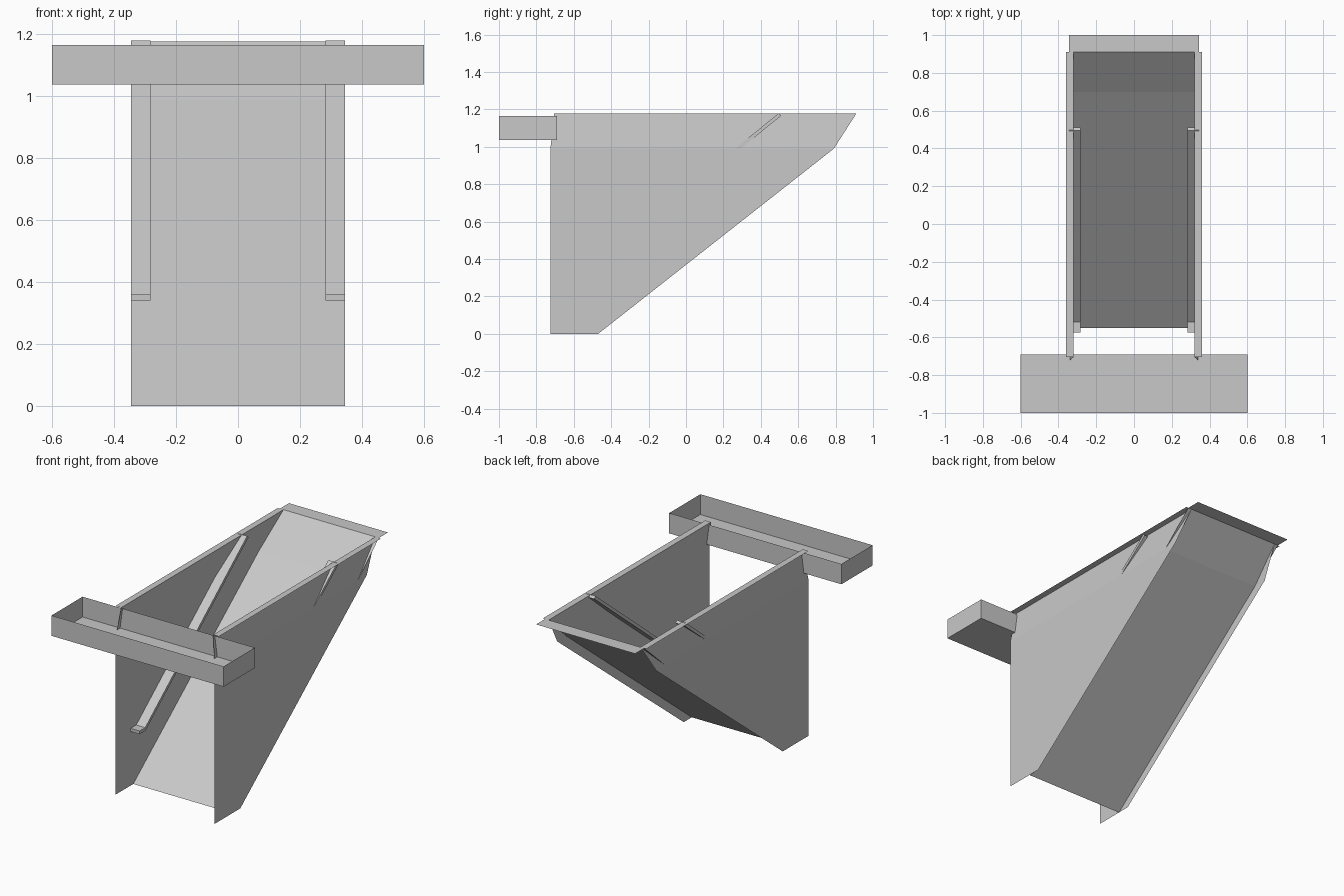
import bpy
import bmesh

cube = bpy.data.objects.get("Cube")
if cube:
    bpy.data.objects.remove(cube)

steel = bpy.data.materials.new("plain grey")
steel.use_nodes = True
GREY = (0.58, 0.58, 0.58, 1)
steel.diffuse_color = GREY
steel.node_tree.nodes["Principled BSDF"].inputs["Base Color"].default_value = GREY

HALF = 0.345    # half width of the chute
NECK = 0.32     # half width at the rim
FOLD = 0.99     # height of the bend in the walls
TOP = 1.177     # rim height


def add_mesh(name, bm):
    mesh = bpy.data.meshes.new(name)
    bm.to_mesh(mesh)
    bm.free()
    mesh.materials.append(steel)
    obj = bpy.data.objects.new(name, mesh)
    bpy.context.collection.objects.link(obj)
    return obj


def sheet(name, polygons, flip=False):
    """Folded sheet metal made of flat polygons that share edges."""
    bm = bmesh.new()
    for poly in polygons:
        bm.faces.new([bm.verts.new(p) for p in poly])
    bmesh.ops.remove_doubles(bm, verts=bm.verts, dist=0.0001)
    if flip:
        bmesh.ops.reverse_faces(bm, faces=bm.faces)
    return add_mesh(name, bm)


def strip(name, path, x0, x1):
    """Sheet swept across x along a (y, z) path."""
    return sheet(name, [[(x0, *a), (x1, *a), (x1, *b), (x0, *b)]
                        for a, b in zip(path, path[1:])])


def prism(name, profile, x0, x1):
    """Solid bar with a (y, z) profile."""
    bm = bmesh.new()
    face = bm.faces.new([bm.verts.new((x0, y, z)) for y, z in profile])
    out = bmesh.ops.extrude_face_region(bm, geom=[face])
    verts = [v for v in out["geom"] if isinstance(v, bmesh.types.BMVert)]
    bmesh.ops.translate(bm, verts=verts, vec=(x1 - x0, 0, 0))
    bmesh.ops.recalc_face_normals(bm, faces=bm.faces)
    return add_mesh(name, bm)


# Sloping floor, bent up to the rear lip
strip("chute_floor", [(-0.55, 0), (0.70, FOLD), (0.91, TOP)], -HALF, HALF)
strip("rear_lip", [(0.91, TOP), (1.0, TOP)], -HALF, HALF)

rail_profile = [(-0.575, 0.36), (-0.52, 0.36), (0.495, TOP + 0.002),
                (0.51, TOP - 0.01), (-0.515, 0.34), (-0.575, 0.34)]

for side, s in (("left", 1), ("right", -1)):
    # Side wall: upright panel, inward bent upper band and flat rim
    w, n, rim = s * HALF, s * NECK, s * 0.36
    panel = [(w, -0.725, 0), (w, -0.47, 0), (w, 0.79, FOLD), (w, -0.725, FOLD)]
    band = [(w, -0.725, FOLD), (w, 0.79, FOLD), (n, 0.91, TOP), (n, -0.705, TOP)]
    flange = [(n, -0.705, TOP), (rim, -0.705, TOP), (rim, 0.91, TOP), (n, 0.91, TOP)]
    sheet(side + "_wall", [panel, band], flip=s < 0)
    sheet(side + "_rim", [flange], flip=s < 0)
    # Sloping inner rail
    prism(side + "_rail", rail_profile, s * 0.283, w)

# Open tray across the front
bm = bmesh.new()
bmesh.ops.create_cube(bm, size=1)
bmesh.ops.scale(bm, vec=(1.2, 0.31, 0.128), verts=bm.verts)
bmesh.ops.translate(bm, vec=(0, -0.845, 1.101), verts=bm.verts)
lid = [f for f in bm.faces if f.normal.z > 0.9]
bmesh.ops.delete(bm, geom=lid, context="FACES_ONLY")
add_mesh("front_tray", bm)
